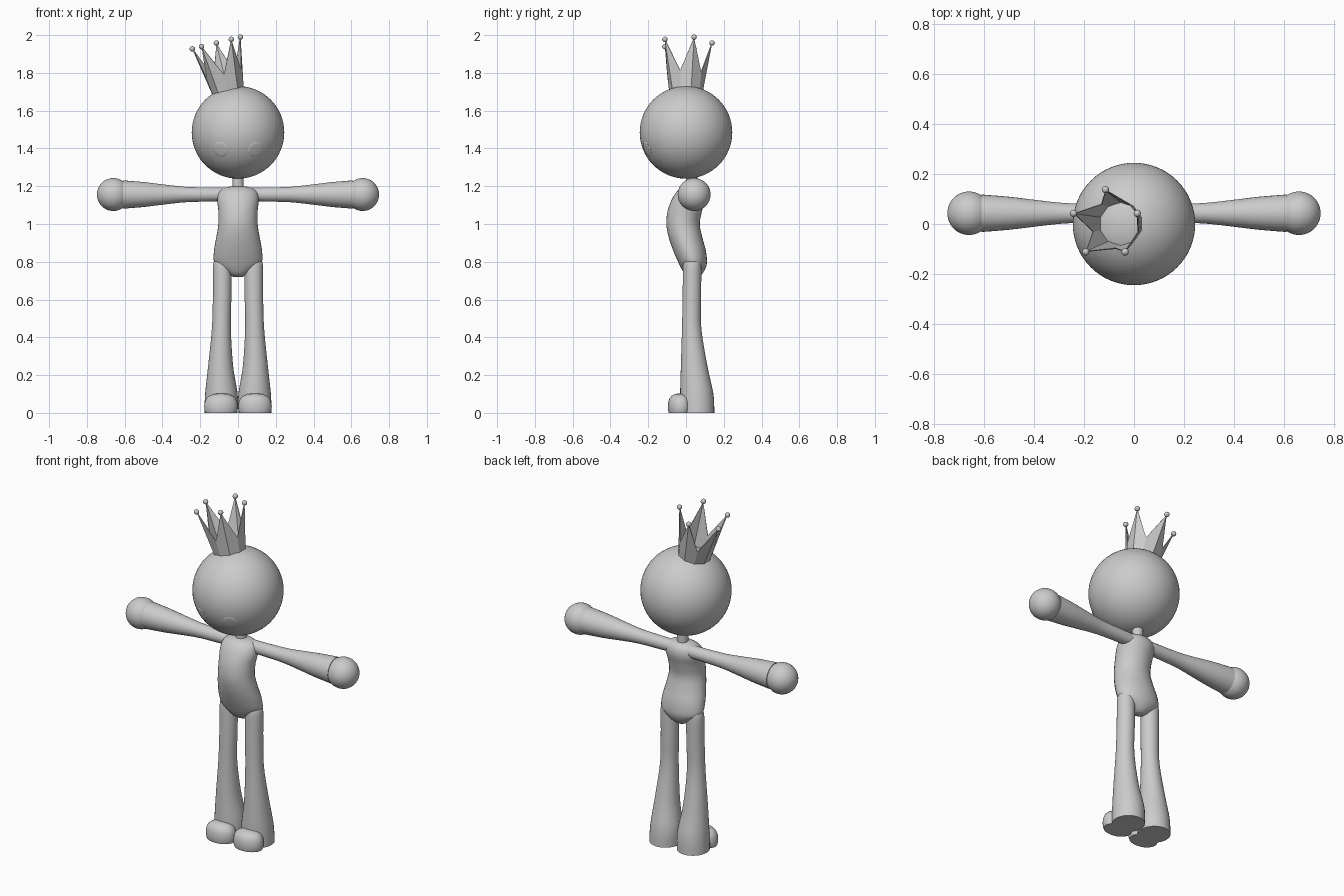
import bpy, bmesh, math
from mathutils import Vector, Matrix

if "Cube" in bpy.data.objects:
    bpy.data.objects.remove(bpy.data.objects["Cube"])

grey = bpy.data.materials.new("plain grey")
grey.diffuse_color = (0.6, 0.6, 0.6, 1)
grey.use_nodes = True
grey.node_tree.nodes["Principled BSDF"].inputs["Base Color"].default_value = grey.diffuse_color


def finish(name, bm, smooth=40):
    bmesh.ops.recalc_face_normals(bm, faces=bm.faces)
    mesh = bpy.data.meshes.new(name)
    bm.to_mesh(mesh)
    bm.free()
    ob = bpy.data.objects.new(name, mesh)
    bpy.context.collection.objects.link(ob)
    mesh.materials.append(grey)
    if smooth:
        bpy.ops.object.select_all(action='DESELECT')
        bpy.context.view_layer.objects.active = ob
        ob.select_set(True)
        bpy.ops.object.shade_smooth_by_angle(angle=math.radians(smooth))
    return ob


def ball(name, center, radii, seg=48, rot=Matrix.Identity(4)):
    bm = bmesh.new()
    m = Matrix.Translation(center) @ rot @ Matrix.Diagonal((*radii, 1))
    bmesh.ops.create_uvsphere(bm, u_segments=seg, v_segments=seg // 2, radius=1, matrix=m)
    return finish(name, bm)


def spline(rows, steps=5):
    """Smoothly resample rows of numbers (Catmull-Rom)."""
    out = []
    for i in range(len(rows) - 1):
        quad = [rows[max(i - 1, 0)], rows[i], rows[i + 1], rows[min(i + 2, len(rows) - 1)]]
        for s in range(steps):
            t = s / steps
            out.append([0.5 * (2 * b + (c - a) * t + (2 * a - 5 * b + 4 * c - d) * t * t
                               + (3 * b - a - 3 * c + d) * t ** 3) for a, b, c, d in zip(*quad)])
    return out + [list(rows[-1])]


def loft(name, rows, along_x=False, seg=32):
    """Rows are (position, centre a, centre b, radius a, radius b)."""
    bm = bmesh.new()
    rings = []
    for p, ca, cb, ra, rb in rows:
        ring = []
        for k in range(seg):
            w = 2 * math.pi * k / seg
            a, b = ca + ra * math.cos(w), cb + rb * math.sin(w)
            ring.append(bm.verts.new((p, a, b) if along_x else (a, b, p)))
        rings.append(ring)
    for r, q in zip(rings, rings[1:]):
        for k in range(seg):
            j = (k + 1) % seg
            bm.faces.new((r[k], r[j], q[j], q[k]))
    bm.faces.new(rings[0])
    bm.faces.new(rings[-1])
    return finish(name, bm)


# Head and neck
HEAD = Vector((0, 0, 1.485))
ball("head", HEAD, (0.245, 0.245, 0.245), 64)
loft("neck", [(1.17, 0, 0.03, 0.03, 0.03), (1.27, 0, 0.03, 0.03, 0.03)])

# Torso: height, half width, front y, back y
torso = [(0.72, 0.025, 0.02, 0.065), (0.735, 0.055, -0.005, 0.085), (0.765, 0.1, -0.025, 0.103),
         (0.80, 0.127, -0.042, 0.111), (0.86, 0.127, -0.068, 0.105), (0.93, 0.115, -0.092, 0.086),
         (1.0, 0.104, -0.104, 0.073), (1.07, 0.104, -0.097, 0.085), (1.13, 0.11, -0.075, 0.1),
         (1.17, 0.1, -0.05, 0.095), (1.192, 0.07, -0.022, 0.075), (1.2, 0.03, 0.005, 0.05)]
loft("torso", spline([(z, 0, (f + b) / 2, w, (b - f) / 2) for z, w, f, b in torso]))

# Limbs, mirrored left and right
arm = [(0.06, 0.036), (0.15, 0.037), (0.28, 0.041), (0.4, 0.054), (0.5, 0.066), (0.61, 0.075)]
leg = [(0.0, 0.09, 0.06, 0.088, 0.09), (0.1, 0.088, 0.057, 0.086, 0.088),
       (0.25, 0.092, 0.043, 0.066, 0.07), (0.45, 0.088, 0.03, 0.05, 0.051),
       (0.62, 0.084, 0.031, 0.049, 0.049), (0.78, 0.083, 0.033, 0.049, 0.048),
       (0.81, 0.078, 0.033, 0.04, 0.04)]
foot = [(0.0, 0.93), (0.015, 0.985), (0.035, 1.0), (0.06, 0.96), (0.078, 0.86),
        (0.092, 0.68), (0.1, 0.42), (0.103, 0.12)]
for side, s in (("left", 1), ("right", -1)):
    loft(side + "_arm", [(s * x, 0.043, 1.156, r, r) for x, r in spline(arm)], True)
    ball(side + "_hand", (s * 0.66, 0.043, 1.156), (0.087, 0.087, 0.087))
    loft(side + "_leg", [(z, s * x, y, a, b) for z, x, y, a, b in spline(leg)])
    loft(side + "_foot", [(z, s * 0.09, -0.03, 0.089 * k, 0.066 * k) for z, k in foot])
    # Eyes: shallow lenses lying almost flush with the face
    d = Vector((s * 0.093, -0.207, -0.09)).normalized()
    ball(side + "_eye", HEAD + d * 0.2425, (0.042, 0.042, 0.005), 24,
         d.to_track_quat('Z', 'Y').to_matrix().to_4x4())

# Crown: five flaring points, tilted about the head centre
tilt = Matrix.Translation(HEAD) @ Matrix.Rotation(math.radians(-13.6), 4, 'Y')


def crown_point(degrees, radius, height):
    a = math.radians(degrees)
    return tilt @ Vector((radius * math.cos(a), radius * math.sin(a), height))


bm = bmesh.new()
base, top = [], []
for k in range(10):
    ang = 90 + 36 * k
    base.append(bm.verts.new(crown_point(ang, 0.089, 0.222)))
    r, h = (0.1, 0.315) if k % 2 else (0.138, 0.484)
    top.append(bm.verts.new(crown_point(ang, r, h)))
for k in range(10):
    j = (k + 1) % 10
    bm.faces.new((base[k], base[j], top[j], top[k]))
crown = finish("crown", bm, 0)
thick = crown.modifiers.new("thickness", 'SOLIDIFY')
thick.thickness = 0.004
for k in range(5):
    ball("crown_bead_%d" % (k + 1), crown_point(90 + 72 * k, 0.138, 0.487), (0.0145,) * 3, 16)
